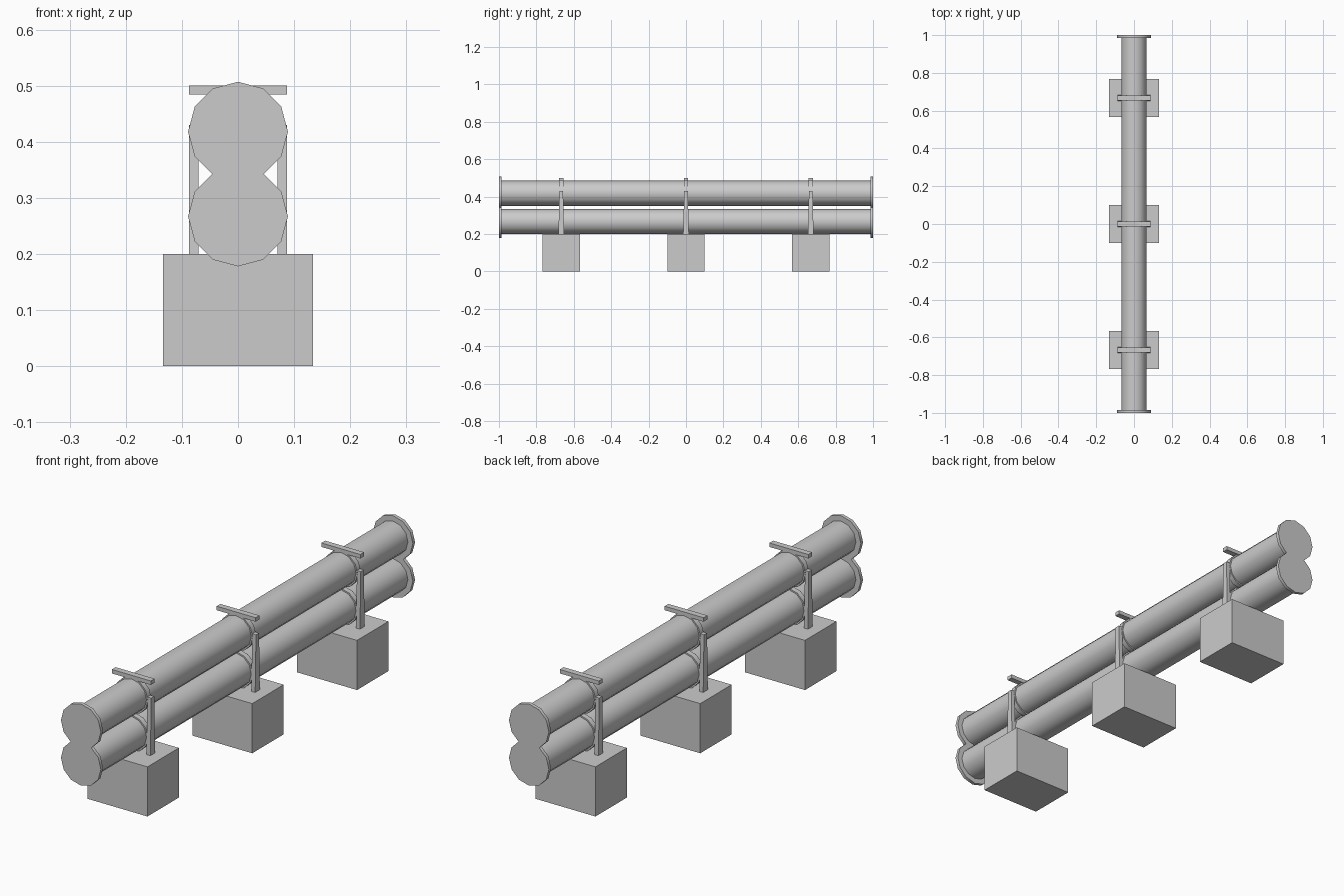
import bpy, bmesh
from math import pi, radians

if "Cube" in bpy.data.objects:
    bpy.data.objects.remove(bpy.data.objects["Cube"])


def box(name, center, size, top_y=1.0):
    """Box whose top face can be narrowed along y."""
    bm = bmesh.new()
    bmesh.ops.create_cube(bm, size=1)
    for v in bm.verts:
        taper = top_y if v.co.z > 0 else 1.0
        v.co = (v.co.x * size[0], v.co.y * size[1] * taper, v.co.z * size[2])
    me = bpy.data.meshes.new(name)
    bm.to_mesh(me)
    bm.free()
    ob = bpy.data.objects.new(name, me)
    ob.location = center
    bpy.context.collection.objects.link(ob)
    return ob


def rod(name, y, z, radius, length, sides=12):
    """Cylinder along y with a vertex at the top."""
    bpy.ops.mesh.primitive_cylinder_add(vertices=sides, radius=radius, depth=length,
                                        location=(0, y, z), rotation=(pi / 2, 0, 0))
    ob = bpy.context.object
    ob.name = name
    bpy.ops.object.shade_smooth_by_angle(angle=radians(40))
    return ob


SUPPORTS = (-0.667, 0.0, 0.667)

# Two stacked pipes with end flanges and clamp rings
for level, z in (("lower", 0.267), ("upper", 0.418)):
    rod(f"{level}_pipe", 0, z, 0.067, 1.998)
    for side in (-1, 1):
        rod(f"{level}_flange", side * 0.993, z, 0.089, 0.014)
    for y in SUPPORTS:
        rod(f"{level}_clamp_ring", y, z, 0.073, 0.022)

# Footing blocks with tapered posts and top bars
for y in SUPPORTS:
    box("footing_block", (0, y, 0.1), (0.267, 0.2, 0.2))
    for side in (-1, 1):
        box("support_post", (side * 0.0785, y, 0.315), (0.017, 0.03, 0.23), top_y=0.65)
    box("top_bar", (0, y, 0.492), (0.174, 0.024, 0.016))
